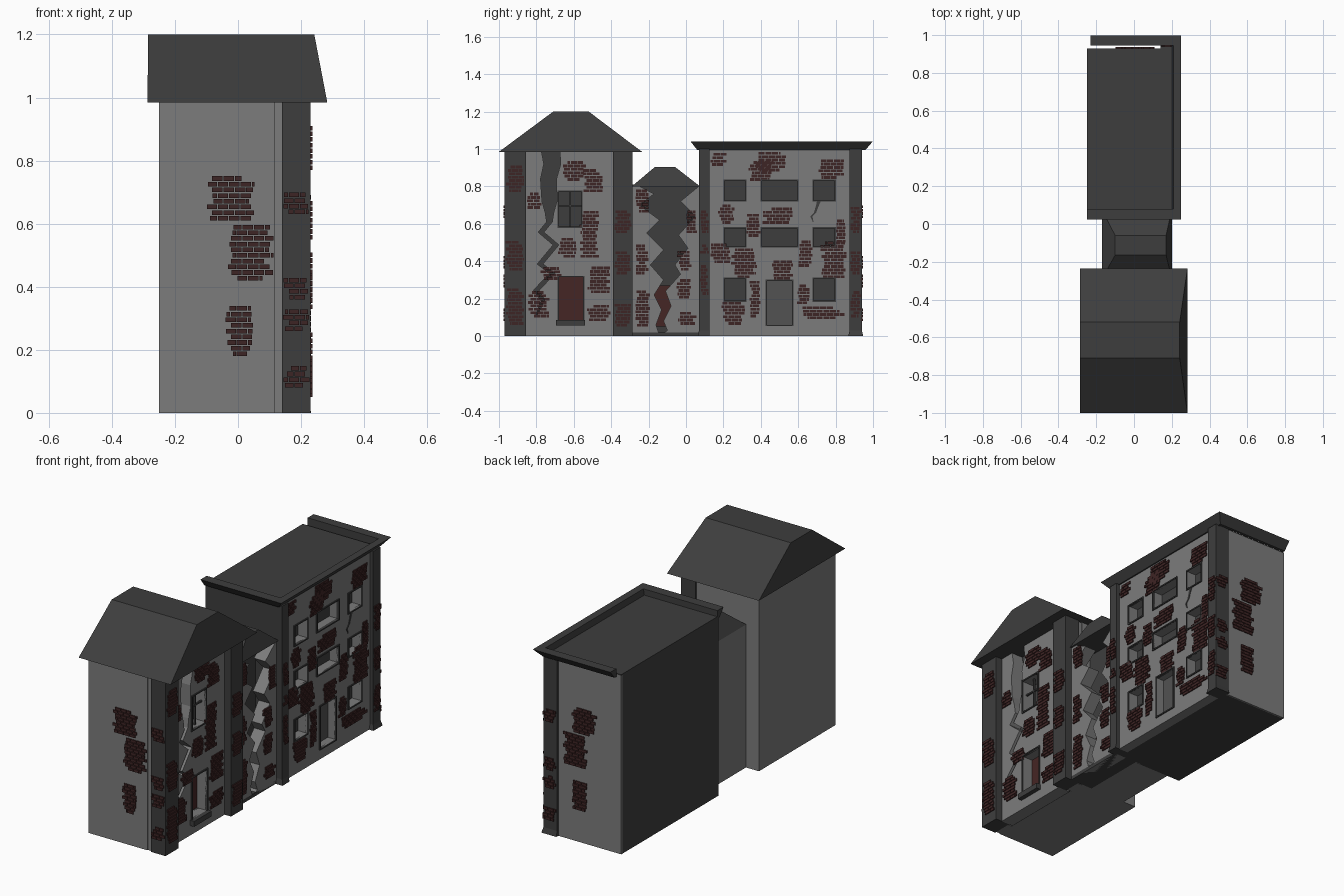
import bpy, bmesh, random

if "Cube" in bpy.data.objects:
    bpy.data.objects.remove(bpy.data.objects["Cube"])
random.seed(4)

def material(name, r, g, b):
    m = bpy.data.materials.new(name)
    m.diffuse_color = (r, g, b, 1)
    m.use_nodes = True
    m.node_tree.nodes["Principled BSDF"].inputs["Base Color"].default_value = m.diffuse_color
    return m

LIGHT = material("plaster_grey", 0.2, 0.2, 0.2)
DARK = material("dark_stone", 0.048, 0.048, 0.048)
BRICK = material("brick_red", 0.048, 0.018, 0.018)
DOOR = material("door_red", 0.06, 0.019, 0.018)
MID = material("door_grey", 0.085, 0.085, 0.085)

def finish(name, bm, mat):
    bmesh.ops.recalc_face_normals(bm, faces=bm.faces)
    me = bpy.data.meshes.new(name)
    bm.to_mesh(me)
    bm.free()
    me.materials.append(mat)
    ob = bpy.data.objects.new(name, me)
    bpy.context.collection.objects.link(ob)
    return ob

def add_frustum(bm, bot, top, z0, z1):
    rings = []
    for (xa, xb, ya, yb), z in ((bot, z0), (top, z1)):
        rings.append([bm.verts.new(p) for p in
                      ((xa, ya, z), (xb, ya, z), (xb, yb, z), (xa, yb, z))])
    bm.faces.new(rings[0][::-1])
    bm.faces.new(rings[1])
    for i in range(4):
        j = (i + 1) % 4
        bm.faces.new((rings[0][i], rings[0][j], rings[1][j], rings[1][i]))

def frustum(name, mat, bot, top, z0, z1):
    bm = bmesh.new()
    add_frustum(bm, bot, top, z0, z1)
    return finish(name, bm, mat)

def box(name, mat, x0, x1, y0, y1, z0, z1):
    return frustum(name, mat, (x0, x1, y0, y1), (x0, x1, y0, y1), z0, z1)

def add_prism(bm, pts, x0, x1):
    """Extrude a (y, z) outline along x."""
    a = [bm.verts.new((x0, y, z)) for y, z in pts]
    b = [bm.verts.new((x1, y, z)) for y, z in pts]
    bm.faces.new(a)
    bm.faces.new(b[::-1])
    for i in range(len(pts)):
        j = (i + 1) % len(pts)
        bm.faces.new((a[i], a[j], b[j], b[i]))

def prism(name, mat, pts, x0, x1):
    bm = bmesh.new()
    add_prism(bm, pts, x0, x1)
    return finish(name, bm, mat)

def ribbon(path):
    """Outline of a crack from (y, z, width) points."""
    return ([(y - w / 2, z) for y, z, w in path] +
            [(y + w / 2, z) for y, z, w in reversed(path)])

def cut(ob, holes, outlines=()):
    """Cut openings (y0, y1, z0, z1) and crack outlines through a panel."""
    bm = bmesh.new()
    for y0, y1, z0, z1 in holes:
        add_frustum(bm, (0, 0.4, y0, y1), (0, 0.4, y0, y1), z0, z1)
    for o in outlines:
        add_prism(bm, o, 0, 0.4)
    cutter = finish("cutter", bm, ob.data.materials[0])
    cutter.hide_render = True
    mod = ob.modifiers.new("openings", 'BOOLEAN')
    mod.object, mod.operation, mod.solver = cutter, 'DIFFERENCE', 'EXACT'
    dg = bpy.context.evaluated_depsgraph_get()
    me = bpy.data.meshes.new_from_object(ob.evaluated_get(dg))
    ob.modifiers.clear()
    ob.data = me
    bpy.data.objects.remove(cutter)

def window(name, x, y0, y1, z0, z1, cross=False):
    """Dark frame bars around an opening, with optional glazing bars."""
    t = 0.007
    bars = [(y0 - t, y1 + t, z0 - t, z0), (y0 - t, y1 + t, z1, z1 + t),
            (y0 - t, y0, z0, z1), (y1, y1 + t, z0, z1)]
    bm = bmesh.new()
    for a, b, c, d in bars:
        add_frustum(bm, (x - 0.01, x + 0.006, a, b), (x - 0.01, x + 0.006, a, b), c, d)
    if cross:
        ym, zm = (y0 + y1) / 2, z0 + (z1 - z0) * 0.6
        for a, b, c, d in ((ym - .004, ym + .004, z0, z1), (y0, y1, zm - .004, zm + .004)):
            add_frustum(bm, (x - .03, x - .02, a, b), (x - .03, x - .02, a, b), c, d)
    finish(name, bm, DARK)

def bricks(name, axis, level, patches):
    """Ragged running-bond brick patches (u0, u1, z0, z1) on a wall plane."""
    bm = bmesh.new()
    length, pitch, t = 0.036, 0.018, 0.006
    lo, hi = (level - 0.004, level + t) if level > 0 else (level - t, level + 0.004)
    for u0, u1, z0, z1 in patches:
        rows = max(2, round((z1 - z0) / pitch))
        for r in range(rows):
            z = z0 + r * pitch
            edge = 0.3 if r in (0, rows - 1) else 0.16
            a = u0 + random.uniform(0, edge) * (u1 - u0)
            b = u1 - random.uniform(0, edge) * (u1 - u0)
            u = u0 - (r % 2) * length / 2
            while u < b:
                p, q = max(u, a), min(u + length - 0.003, b)
                if q - p > 0.008:
                    rect = (lo, hi, p, q) if axis == 'x' else (p, q, lo, hi)
                    add_frustum(bm, rect, rect, z, z + 0.0145)
                u += length
    finish(name, bm, BRICK)

# ---- Tall house with pitched roof
box("tall_house_body", LIGHT, -.25, .115, -.965, -.288, 0, .985)
box("tall_house_interior", DARK, .114, .12, -.86, -.385, .0, .985)
for n, y0, y1 in (("left", -.97, -.855), ("right", -.39, -.285)):
    box("tall_house_pillar_" + n, DARK, .14, .23, y0, y1, 0, .985)
    box("tall_house_return_" + n, LIGHT, .115, .14, y0 + .01, y1 - .008, 0, .985)
panel = box("tall_house_facade", LIGHT, .12, .19, -.856, -.389, 0, .985)
crack = ribbon([(-.725, 1.0, .1), (-.715, .92, .09), (-.735, .84, .085), (-.73, .72, .08),
                (-.73, .66, .045), (-.73, .61, .03), (-.775, .555, .03), (-.695, .487, .03),
                (-.78, .385, .03), (-.715, .335, .03), (-.8, .245, .03), (-.765, .19, .02),
                (-.8, .11, .008)])
win, door = (-.68, -.56, .585, .77), (-.68, -.55, .085, .315)
cut(panel, [win, door], [crack])
window("tall_house_window", .19, *win, cross=True)
window("tall_house_door_frame", .19, *door)
box("tall_house_door", DOOR, .119, .13, *door)
box("tall_house_door_step", DARK, .12, .215, -.695, -.54, .055, .085)
frustum("tall_house_roof", DARK, (-.287, .283, -1, -.235), (-.285, .242, -.71, -.52), .985, 1.2)

# ---- Ruined middle house
box("ruin_body", LIGHT, -.17, .05, -.29, .075, 0, .8)
box("ruin_interior", DARK, .05, .06, -.29, .075, 0, .8)
box("ruin_floor", DARK, .05, .19, -.29, .075, 0, .02)
frustum("ruin_roof", DARK, (-.17, .2, -.29, .075), (-.1, .17, -.165, -.06), .8, .905)
prism("ruin_facade_left", LIGHT,
      [(-.286, 0), (-.286, .81), (-.265, .81), (-.17, .76), (-.25, .70), (-.14, .62),
       (-.21, .55), (-.12, .46), (-.19, .38), (-.12, .3), (-.17, .22), (-.13, .14),
       (-.16, .06), (-.14, 0)], .12, .19)
prism("ruin_facade_right", LIGHT,
      [(.075, 0), (.075, .81), (.055, .79), (-.03, .72), (.05, .64), (-.04, .54),
       (.01, .47), (-.06, .38), (-.03, .33), (-.11, .24), (-.08, .16), (-.12, .08),
       (-.1, .03), (-.14, 0)], .12, .19)
box("ruin_door", DOOR, .10, .115, -.19, -.06, .05, .27)

# ---- Wide house with flat roof
box("wide_house_body", DARK, -.25, .15, .07, .921, 0, 1)
box("wide_house_end_wall", LIGHT, -.25, .14, .92, .93, 0, 1)
for n, y0, y1 in (("left", .07, .125), ("right", .875, .94)):
    box("wide_house_pillar_" + n, DARK, .14, .225, y0, y1, 0, 1)
    frustum("wide_house_pillar_foot_" + n, DARK, (.14, .232, y0 - .008, y1 + .008 * (n == "right")),
            (.14, .225, y0, y1), 0, .03)
facade = box("wide_house_facade", LIGHT, .15, .205, .124, .876, 0, 1)
columns = ((.207, .317), (.406, .594), (.683, .795))
holes = [(a, b, c, d) for c, d in ((.725, .83), (.48, .575), (.19, .305)) for a, b in columns]
holes[7] = (.433, .567, .06, .295)
cut(facade, holes)
for i, h in enumerate(holes):
    window("wide_house_door_frame" if i == 7 else "wide_house_window_%d" % i, .205, *h)
box("wide_house_door", MID, .149, .16, *holes[7])
prism("wide_house_crack", DARK, ribbon([(.71, .72, .02), (.70, .69, .014), (.69, .66, .012),
      (.67, .64, .012), (.68, .61, .004)]), .2, .208)
box("wide_house_roof", DARK, -.25, .21, .07, .93, 1, 1.006)
frustum("cornice_facade", DARK, (.2, .212, .06, .96), (.208, .25, .025, .998), .995, 1.04)
frustum("cornice_far_end", DARK, (-.23, .212, .945, .96), (-.23, .25, .945, .998), .995, 1.04)
frustum("cornice_near_end", DARK, (-.25, .212, .06, .08), (-.25, .25, .025, .08), .995, 1.04)

# ---- Exposed brick patches
end_patches = [(-.1, .055, .61, .76), (-.04, .115, .42, .6), (-.04, .05, .18, .34)]
bricks("tall_house_end_bricks", 'y', -.965, end_patches)
bricks("wide_house_end_bricks", 'y', .93, end_patches)
pillar_patches = [(.143, .228, a, b) for a, b in ((.63, .71), (.36, .44), (.26, .34), (.08, .16))]
bricks("tall_house_pillar_end_bricks", 'y', -.97, pillar_patches)
bricks("wide_house_pillar_end_bricks", 'y', .94, pillar_patches)
bricks("tall_house_pillar_bricks", 'x', .23,
       [(-.965, -.865, a, b) for a, b in ((.77, .92), (.35, .51), (.06, .25))] +
       [(-.385, -.29, a, b) for a, b in ((.55, .68), (.33, .45), (.05, .18))])
bricks("wide_house_pillar_bricks", 'x', .225,
       [(.075, .123, a, b) for a, b in ((.55, .68), (.44, .5), (.22, .38))] +
       [(.877, .938, a, b) for a, b in ((.55, .7), (.33, .46), (.1, .25))])
bricks("tall_house_facade_bricks", 'x', .19, [
    (-.85, -.77, .68, .77), (-.67, -.53, .83, .93), (-.55, -.44, .77, .9), (-.57, -.46, .42, .67),
    (-.69, -.57, .42, .53), (-.78, -.66, .3, .37), (-.53, -.4, .23, .38), (-.85, -.73, .1, .25),
    (-.53, -.4, .08, .17)])
bricks("ruin_bricks", 'x', .19, [
    (-.27, -.19, .66, .78), (-.27, -.2, .33, .5), (-.27, -.19, .05, .24), (-.05, .03, .35, .46),
    (-.05, .03, .2, .31), (-.05, .06, .06, .14), (.0, .06, .55, .67)])
bricks("wide_house_facade_bricks", 'x', .205, [
    (.13, .22, .91, .99), (.33, .47, .83, .93), (.37, .54, .88, .99), (.7, .85, .84, .95),
    (.17, .26, .6, .71), (.32, .4, .53, .66), (.41, .58, .6, .69), (.24, .38, .31, .48),
    (.13, .24, .39, .5), (.6, .68, .37, .52), (.45, .58, .3, .4), (.72, .86, .31, .5),
    (.34, .4, .1, .3), (.19, .32, .06, .18), (.59, .86, .09, .17), (.59, .67, .17, .28),
    (.8, .86, .5, .62)])
